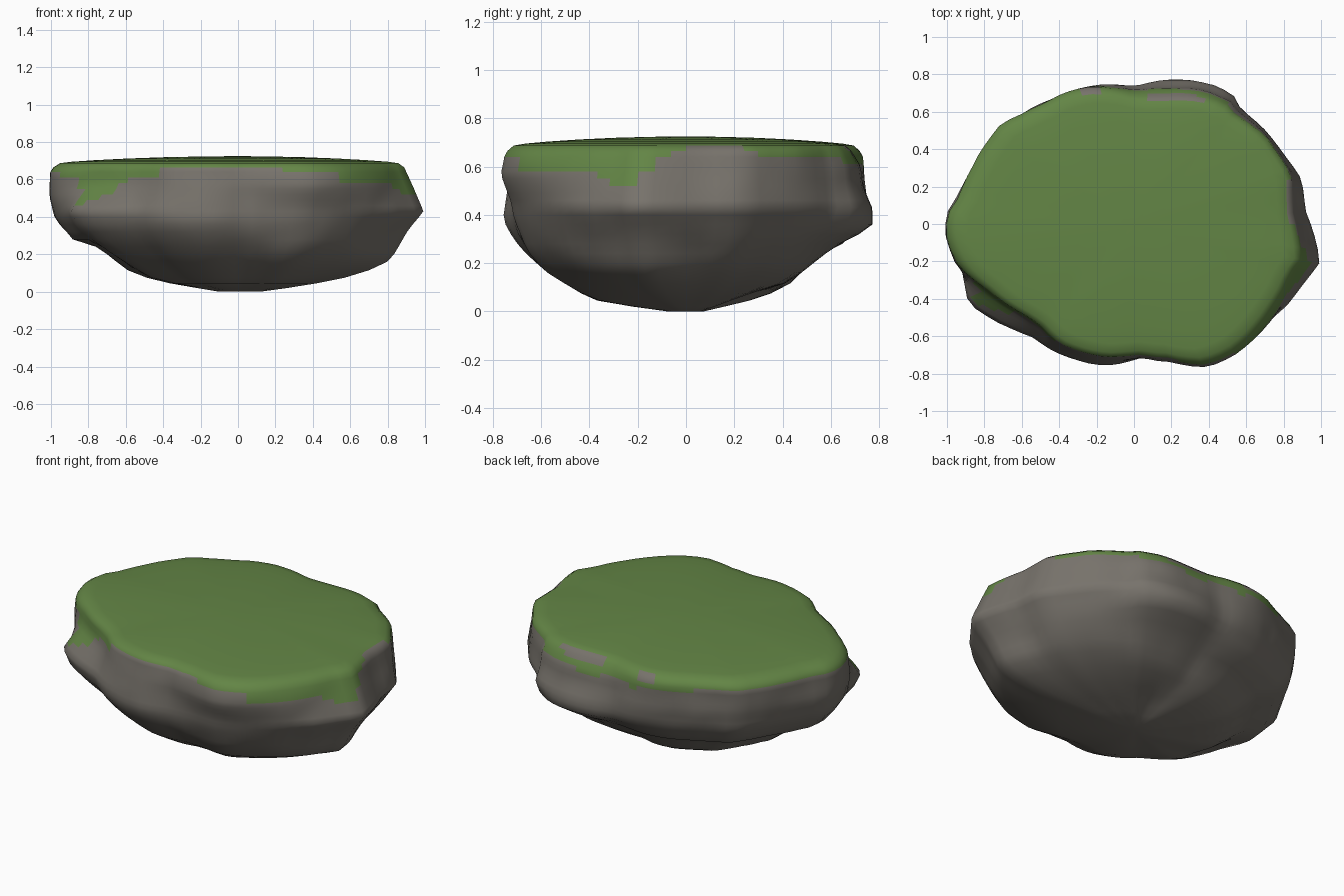
import bpy, bmesh, math
from mathutils import Vector, noise

cube = bpy.data.objects.get("Cube")
if cube:
    bpy.data.objects.remove(cube, do_unlink=True)

SEGMENTS = 90


def material(name, colour):
    mat = bpy.data.materials.new(name)
    mat.use_nodes = True
    mat.diffuse_color = (*colour, 1)
    bsdf = mat.node_tree.nodes["Principled BSDF"]
    bsdf.inputs["Base Color"].default_value = (*colour, 1)
    bsdf.inputs["Roughness"].default_value = 0.9
    return mat


def interpolate(pairs, x, smooth=False):
    """Lookup in sorted (x, value) pairs, straight or eased between them."""
    if x <= pairs[0][0]:
        return pairs[0][1]
    for (x0, v0), (x1, v1) in zip(pairs, pairs[1:]):
        if x <= x1:
            t = (x - x0) / (x1 - x0)
            if smooth:
                t = t * t * (3 - 2 * t)
            return v0 + (v1 - v0) * t
    return pairs[-1][1]


def around(pairs, angle, smooth=False):
    """The same lookup, wrapping round at 360 degrees."""
    pairs = sorted(pairs)
    first, last = pairs[0], pairs[-1]
    wrapped = [(last[0] - 360, last[1])] + pairs + [(first[0] + 360, first[1])]
    return interpolate(wrapped, angle, smooth)


# Plan outline of the boulder at its widest
outline = [
    (1, -.2), (.97, -.08), (.91, .08), (.89, .25), (.8, .38), (.67, .53),
    (.57, .62), (.54, .68), (.4, .75), (.23, .775), (0, .74), (-.23, .74),
    (-.46, .66), (-.6, .585), (-.72, .53), (-.85, .32), (-.95, .13), (-1, .05),
    (-1, -.07), (-.93, -.27), (-.88, -.43), (-.68, -.55), (-.56, -.6),
    (-.44, -.68), (-.16, -.755), (.04, -.735), (.2, -.745), (.4, -.77),
    (.54, -.71), (.8, -.48), (.92, -.3)]
radii = [(math.degrees(math.atan2(y, x)) % 360, math.hypot(x, y)) for x, y in outline]

# Side profiles as (height, share of the outline radius)
notch_side = [(0, .08), (.02, .2), (.08, .5), (.17, .74), (.3, .9), (.43, 1), (.68, .97)]
back_side = [(0, .08), (.02, .15), (.07, .3), (.12, .55), (.2, .68), (.27, .8),
             (.35, 1), (.43, 1), (.53, .95), (.6, .94), (.68, .87)]
blunt_side = [(0, .1), (.02, .22), (.06, .45), (.12, .6), (.18, .67), (.24, .76),
              (.28, .88), (.38, .97), (.5, 1), (.64, 1), (.68, .97)]
ledge_side = [(0, .1), (.02, .2), (.06, .5), (.18, .72), (.28, .88), (.36, .97),
              (.43, 1), (.5, .94), (.57, .88), (.68, .86)]
slope_side = [(0, .1), (.03, .39), (.05, .52), (.1, .63), (.17, .78), (.25, .89),
              (.3, .95), (.38, 1), (.45, .99), (.57, .97), (.68, .94)]
brow_side = [(0, .1), (.03, .37), (.05, .5), (.1, .62), (.17, .76), (.25, .85),
             (.38, .92), (.45, .94), (.57, 1), (.64, .98), (.68, .95)]
bulge_side = [(0, .12), (.01, .2), (.04, .4), (.08, .6), (.12, .72), (.17, .83),
              (.3, .9), (.43, 1), (.55, .95), (.68, .89)]
sides = [(30, notch_side), (72, back_side), (115, blunt_side), (190, blunt_side),
         (208, ledge_side), (255, slope_side), (300, brow_side), (348, bulge_side)]

# Height down to which the grass hangs at each angle
grass_hem = [(0, .68), (17, .68), (21, .645), (45, .645), (75, .59), (110, .6),
             (130, .63), (180, .64), (200, .61), (206, .46), (213, .53), (220, .6),
             (232, .61), (240, .67), (282, .67), (288, .645), (304, .645),
             (311, .58), (335, .58), (344, .51), (357, .67)]

levels = [0, .02, .045, .075, .115, .16, .2, .24, .28, .32, .36, .4, .43,
          .46, .49, .52, .55, .58, .61, .64, .665]
lid = [(.965, .687), (.9, .695), (.78, .703), (.6, .712), (.4, .719), (.2, .723)]


def side_point(angle, z):
    scale = around([(a, interpolate(profile, z)) for a, profile in sides], angle, True)
    r = around(radii, angle) * scale
    a = math.radians(angle)
    p = Vector((r * math.cos(a), r * math.sin(a), z))
    # Gentle lumps in the stone
    lump = noise.noise(p * 4.5) * .012 + noise.noise(p * 9) * .006
    spread = 1 + lump * min(1, z * 6)
    return (p.x * spread, p.y * spread, z)


bm = bmesh.new()
angles = [360 * i / SEGMENTS for i in range(SEGMENTS)]
rings = [[bm.verts.new(side_point(a, z)) for a in angles] for z in levels]

# Domed top, shrinking inwards from the rim
rim = [v.co.copy() for v in rings[-1]]
for scale, z in lid:
    rings.append([bm.verts.new((c.x * scale, c.y * scale, z)) for c in rim])

for lower, upper in zip(rings, rings[1:]):
    for i in range(SEGMENTS):
        j = (i + 1) % SEGMENTS
        bm.faces.new((lower[i], lower[j], upper[j], upper[i]))

# Close both ends with a fan
for ring, z in ((rings[0], 0), (rings[-1], .725)):
    centre = bm.verts.new((0, 0, z))
    for i in range(SEGMENTS):
        bm.faces.new((ring[i], ring[(i + 1) % SEGMENTS], centre))
bmesh.ops.recalc_face_normals(bm, faces=bm.faces)

# Grass on top and over the rim, with bare stone strips at the back
for face in bm.faces:
    c = face.calc_center_median()
    angle = math.degrees(math.atan2(c.y, c.x)) % 360
    hem = around(grass_hem, angle) + .012 * noise.noise(c * 12)
    bare = (.05 < c.x < .36 or -.28 < c.x < -.18) and c.y > .6 and .65 < c.z < .685
    face.material_index = int(c.z > min(hem, .685) and not bare)
    face.smooth = True

mesh = bpy.data.meshes.new("grassy_boulder")
bm.to_mesh(mesh)
bm.free()
mesh.materials.append(material("grey stone", (.185, .17, .148)))
mesh.materials.append(material("grass green", (.125, .235, .06)))
boulder = bpy.data.objects.new("grassy_boulder", mesh)
bpy.context.collection.objects.link(boulder)
